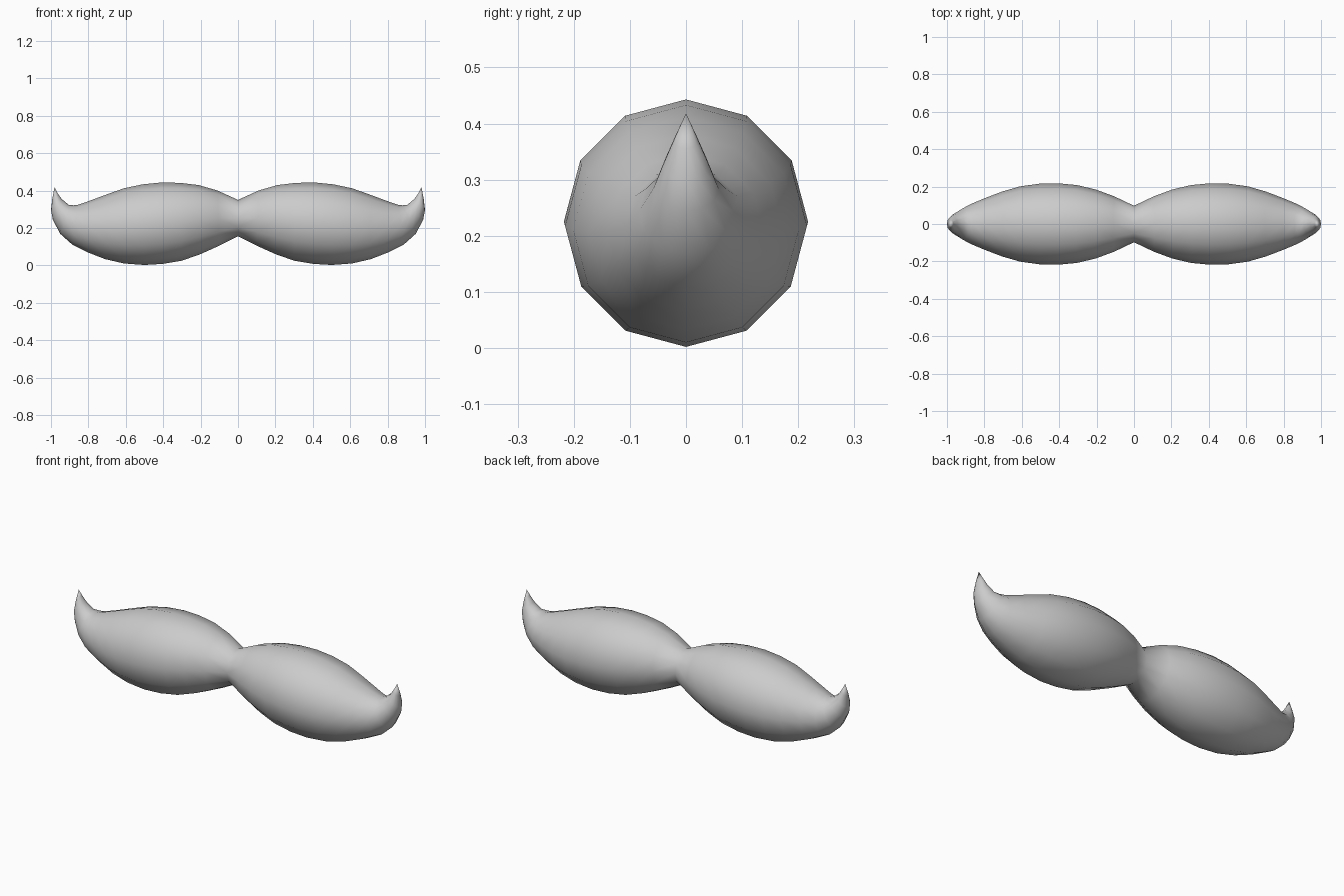
import bpy, bmesh, math
from mathutils import Vector

if "Cube" in bpy.data.objects:
    bpy.data.objects.remove(bpy.data.objects["Cube"])

SIDES = 12

# Right half: upper and lower outline points (x, z) of each round cross-section
SECTIONS = [
    (0.00, .350, 0.00, .155), (0.11, .400, 0.10, .105), (0.21, .429, 0.20, .060),
    (0.31, .441, 0.30, .025), (0.41, .443, 0.40, .008), (0.51, .433, 0.50, .002),
    (0.61, .412, 0.61, .010), (0.70, .380, 0.71, .033), (0.794, .345, 0.80, .068),
    (0.858, .323, 0.885, .110), (0.880, .321, 0.950, .168), (0.906, .324, 0.99, .243),
    (0.944, .356, 1.00, .297), (0.965, .387, 0.993, .355),
]
TIP = (0.981, 0.418)

hair = bpy.data.materials.new("light_grey")
hair.diffuse_color = (0.6, 0.6, 0.6, 1)
hair.use_nodes = True
hair.node_tree.nodes["Principled BSDF"].inputs["Base Color"].default_value = hair.diffuse_color

bm = bmesh.new()


def ring(x1, z1, x2, z2, side):
    """Circle of vertices whose diameter joins the upper and lower points."""
    top, low = Vector((side * x1, 0, z1)), Vector((side * x2, 0, z2))
    mid, arm = (top + low) / 2, (top - low) / 2
    across = Vector((0, arm.length, 0))
    return [bm.verts.new(mid + arm * math.cos(a) + across * math.sin(a))
            for a in (2 * math.pi * i / SIDES for i in range(SIDES))]


# Both halves share the narrow middle ring
middle = ring(*SECTIONS[0], 1)
for side in (1, -1):
    rings = [middle] + [ring(*s, side) for s in SECTIONS[1:]]
    for a, b in zip(rings, rings[1:]):
        for i in range(SIDES):
            j = (i + 1) % SIDES
            bm.faces.new((a[i], a[j], b[j], b[i]))
    # Upturned pointed end
    tip = bm.verts.new((side * TIP[0], 0, TIP[1]))
    for i in range(SIDES):
        bm.faces.new((rings[-1][i], rings[-1][(i + 1) % SIDES], tip))

bmesh.ops.recalc_face_normals(bm, faces=bm.faces)
for f in bm.faces:
    f.smooth = True
mesh = bpy.data.meshes.new("moustache")
bm.to_mesh(mesh)
bm.free()
mesh.materials.append(hair)
bpy.context.collection.objects.link(bpy.data.objects.new("moustache", mesh))
